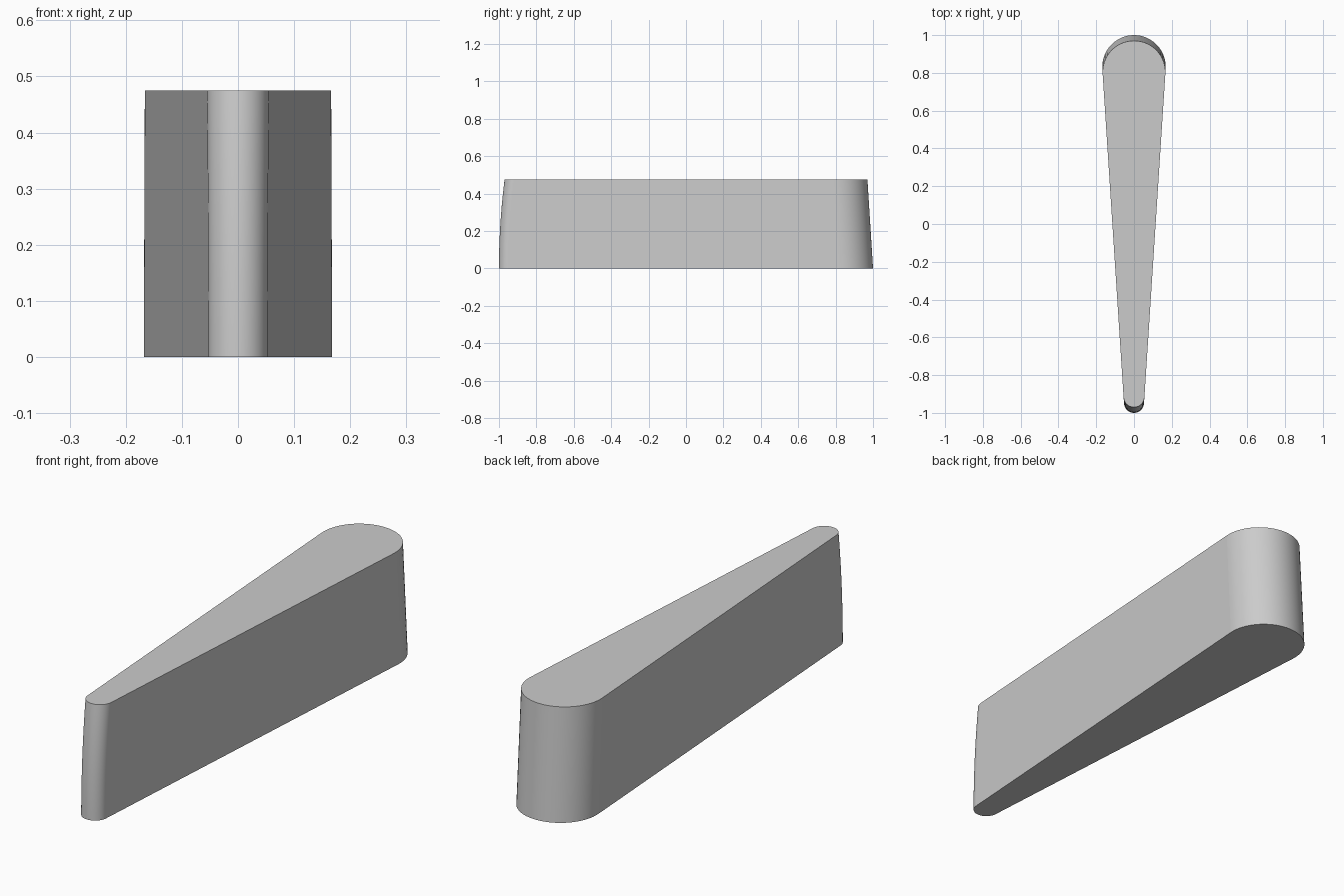
import bpy
import bmesh
import math

cube = bpy.data.objects.get("Cube")
if cube:
    bpy.data.objects.remove(cube, do_unlink=True)

HEIGHT = 0.475
BACK_R, FRONT_R = 0.168, 0.053     # end radii at the base
INSET = 0.03                       # how far each end leans in at the top
LEVELS, SEGS = 10, 32

back_y, front_y = 1 - BACK_R, FRONT_R - 1
slope = (BACK_R - FRONT_R) / (back_y - front_y)
tilt = math.asin(slope)


def arc(cy, radius, start, end, z):
    """Points of a round end, centred on x = 0."""
    for i in range(SEGS + 1):
        a = start + (end - start) * i / SEGS
        yield (radius * math.cos(a), cy + radius * math.sin(a), z)


def outline(t):
    """Tapered outline at height fraction t; the side walls stay vertical."""
    back_shift = INSET * t / (1 + slope)
    front_shift = INSET * t ** 2 / (1 - slope)
    z = HEIGHT * t
    return [*arc(back_y - back_shift, BACK_R - back_shift * slope,
                 -tilt, math.pi + tilt, z),
            *arc(front_y + front_shift, FRONT_R + front_shift * slope,
                 math.pi + tilt, 2 * math.pi - tilt, z)]


# Loft the outline: straight lean at the back, curved lean at the front
bm = bmesh.new()
rings = [[bm.verts.new(p) for p in outline(i / LEVELS)]
         for i in range(LEVELS + 1)]
count = len(rings[0])
for low, high in zip(rings, rings[1:]):
    for j in range(count):
        k = (j + 1) % count
        face = bm.faces.new((low[j], low[k], high[k], high[j]))
        face.smooth = j % (SEGS + 1) != SEGS   # side walls stay flat
bm.faces.new(rings[-1])
bm.faces.new(rings[0][::-1])
bmesh.ops.recalc_face_normals(bm, faces=bm.faces)

mesh = bpy.data.meshes.new("tapered_body")
bm.to_mesh(mesh)
bm.free()
body = bpy.data.objects.new("tapered_body", mesh)
bpy.context.collection.objects.link(body)

# Plain grey
grey = bpy.data.materials.new("light_grey")
grey.use_nodes = True
colour = (0.6, 0.6, 0.6, 1)
grey.diffuse_color = colour
grey.node_tree.nodes["Principled BSDF"].inputs["Base Color"].default_value = colour
mesh.materials.append(grey)
